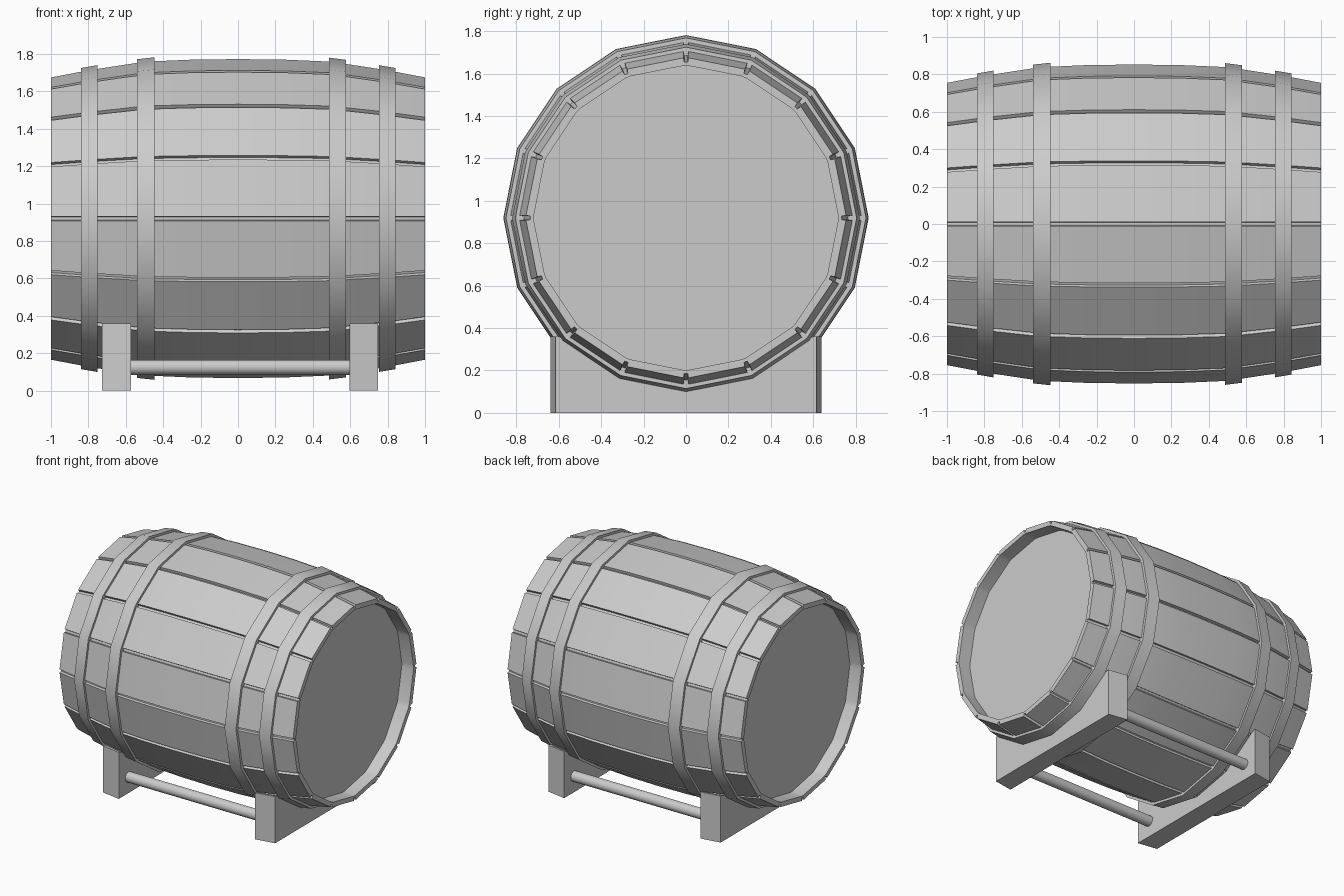
import bpy, bmesh, math

if "Cube" in bpy.data.objects:
    bpy.data.objects.remove(bpy.data.objects["Cube"])

N = 16            # staves
CZ = 0.92         # height of the barrel axis
STEP = 2 * math.pi / N


def ring(x, r, groove=0.0, grooved=False):
    """16-sided ring about the x axis, optionally with a notch at each corner."""
    pts = []
    for k in range(N):
        a = k * STEP
        if grooved:
            d = 0.012 / r
            e = r * math.cos(STEP / 2) / math.cos(STEP / 2 - d)
            corners = [(a - d, e), (a - d * 0.7, e - groove),
                       (a + d * 0.7, e - groove), (a + d, e)]
        else:
            corners = [(a, r)]
        pts += [(x, q * math.cos(t), CZ + q * math.sin(t)) for t, q in corners]
    return pts


def finish(name, bm, angle=None):
    bmesh.ops.recalc_face_normals(bm, faces=bm.faces)
    me = bpy.data.meshes.new(name)
    bm.to_mesh(me)
    bm.free()
    if angle:
        me.shade_smooth()
        me.set_sharp_from_angle(angle=math.radians(angle))
    ob = bpy.data.objects.new(name, me)
    bpy.context.collection.objects.link(ob)
    return ob


def loft(name, rings, closed=False, angle=None):
    """Bridge rings in order; close the loop or cap both ends."""
    bm = bmesh.new()
    vs = [[bm.verts.new(p) for p in r] for r in rings]
    n = len(vs[0])
    pairs = list(zip(vs, vs[1:])) + ([(vs[-1], vs[0])] if closed else [])
    for a, b in pairs:
        for i in range(n):
            j = (i + 1) % n
            bm.faces.new((a[i], a[j], b[j], b[i]))
    if not closed:
        bm.faces.new(vs[0])
        bm.faces.new(vs[-1])
    return finish(name, bm, angle)


# Barrel body: bulged staves with grooves, rim lips and recessed heads
half = [(0.25, 0.852), (0.5, 0.841), (0.8, 0.795), (1.0, 0.757)]
outer = [(-x, r) for x, r in reversed(half)] + [(0, 0.855)] + half
body = [ring(-0.9, 0.72, 0, True), ring(-1, 0.72, 0, True)]
body += [ring(x, r, 0.02, True) for x, r in outer]
body += [ring(1, 0.72, 0, True), ring(0.9, 0.72, 0, True)]
loft("barrel_body", body, angle=15)

# Hoops: (outward edge x, inward edge x, radius at each)
for name, x0, x1, r0, r1 in [
        ("outer_hoop_left", -0.84, -0.752, 0.805, 0.82),
        ("inner_hoop_left", -0.54, -0.447, 0.852, 0.862),
        ("inner_hoop_right", 0.577, 0.487, 0.849, 0.86),
        ("outer_hoop_right", 0.842, 0.754, 0.805, 0.82)]:
    loft(name, [ring(x0, r0 - 0.04), ring(x0, r0), ring(x1, r1), ring(x1, r1 - 0.04)],
         closed=True, angle=30)

# Cradle blocks: tops cut to the barrel's shape, ends slightly tapered in plan
def cradle_section(x, w, r):
    right = [(w, 0), (w, 0.36), (w - 0.015, 0.36)]
    right += [(r * math.sin(k * STEP), CZ - r * math.cos(k * STEP)) for k in (2, 1)]
    left = [(-y, z) for y, z in reversed(right)]
    return [(x, y, z) for y, z in right + [(0, CZ - r)] + left]

for name, xo, xi in [("cradle_left", -0.727, -0.573), ("cradle_right", 0.748, 0.595)]:
    loft(name, [cradle_section(xo, 0.615, 0.807), cradle_section(xi, 0.64, 0.828)])

# Rods joining the cradle blocks
for name, y in [("front_rod", -0.52), ("back_rod", 0.52)]:
    rings = [[(x, y + 0.04 * math.cos(i * STEP), 0.125 + 0.04 * math.sin(i * STEP))
              for i in range(N)] for x in (-0.6, 0.62)]
    loft(name, rings, angle=30)
